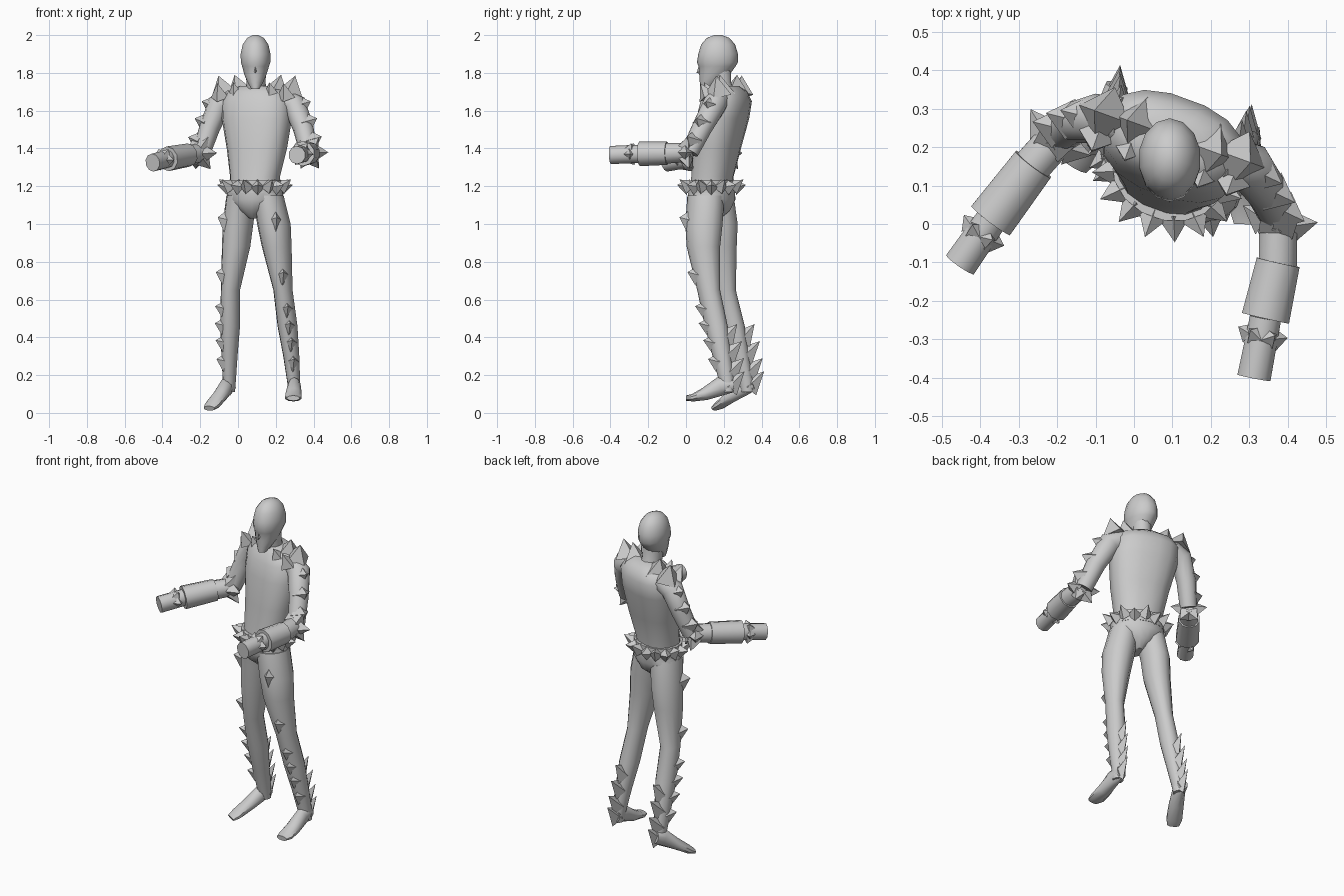
import bpy, bmesh, math
from mathutils import Vector as V, Matrix

if "Cube" in bpy.data.objects:
    bpy.data.objects.remove(bpy.data.objects["Cube"])

YAW = math.radians(-20)                      # body is twisted about z
SIDE = V((math.cos(YAW), math.sin(YAW), 0))
BACK = V((-math.sin(YAW), math.cos(YAW), 0))
UP = V((0, 0, 1))


def finish(bm, name, angle=None):
    bmesh.ops.recalc_face_normals(bm, faces=bm.faces)
    me = bpy.data.meshes.new(name)
    bm.to_mesh(me)
    bm.free()
    ob = bpy.data.objects.new(name, me)
    bpy.context.collection.objects.link(ob)
    if angle:
        bpy.ops.object.select_all(action='DESELECT')
        ob.select_set(True)
        bpy.context.view_layer.objects.active = ob
        bpy.ops.object.shade_smooth_by_angle(angle=math.radians(angle))
    return ob


def tube(name, path, side=SIDE, axis=None, n=12, angle=50, power=1.0):
    """Loft elliptic rings (x, y, z, half width, half depth) along a path."""
    bm = bmesh.new()
    pts = [V(p[:3]) for p in path]
    rings = []
    for i, p in enumerate(path):
        t = axis or (pts[min(i + 1, len(pts) - 1)] - pts[max(i - 1, 0)]).normalized()
        s = (side - t * side.dot(t)).normalized()
        d = t.cross(s)
        ring = []
        for k in range(n):
            a = 2 * math.pi * (k + .5) / n
            c, q = math.cos(a), math.sin(a)
            c = math.copysign(abs(c) ** power, c)
            q = math.copysign(abs(q) ** power, q)
            ring.append(bm.verts.new(pts[i] + s * c * p[3] + d * q * p[4]))
        rings.append(ring)
    for a, b in zip(rings, rings[1:]):
        for k in range(n):
            bm.faces.new((a[k], a[(k + 1) % n], b[(k + 1) % n], b[k]))
    bm.faces.new(rings[0])
    bm.faces.new(rings[-1])
    return finish(bm, name, angle)


def spikes(name, items):
    """Four-sided pyramids: (base, tip, radius across, radius along z)."""
    bm = bmesh.new()
    for base, tip, rw, rh in items:
        base, tip = V(base), V(tip)
        d = (tip - base).normalized()
        s = UP.cross(d) if abs(d.z) < .9 else SIDE - d * SIDE.dot(d)
        s.normalize()
        u = d.cross(s)
        vs = [bm.verts.new(base + o) for o in (s * rw, u * rh, -s * rw, -u * rh)]
        top = bm.verts.new(tip)
        bm.faces.new(vs)
        for k in range(4):
            bm.faces.new((vs[k], vs[(k + 1) % 4], top))
    return finish(bm, name)


def at(path, z):
    """Point and radius of a descending path at height z."""
    for a, b in zip(path, path[1:]):
        if a[2] >= z >= b[2]:
            f = (a[2] - z) / (a[2] - b[2])
            return V(a[:3]).lerp(V(b[:3]), f), a[4] + (b[4] - a[4]) * f


# Torso, neck and trunks
tube("torso", [(.09, .13, 1.16, .13, .11), (.09, .14, 1.25, .133, .105),
               (.10, .165, 1.4, .162, .115), (.10, .195, 1.56, .19, .125),
               (.10, .213, 1.65, .19, .12), (.10, .215, 1.70, .16, .095),
               (.10, .21, 1.73, .09, .065)], axis=UP, n=16, power=.85)
tube("neck", [(.10, .21, 1.66, .06, .065), (.095, .18, 1.75, .05, .06),
              (.095, .175, 1.84, .055, .065)], axis=UP)
tube("trunks", [(.09, .135, 1.2, .145, .12), (.09, .135, 1.13, .155, .125),
                (.09, .135, 1.07, .085, .1), (.09, .135, 1.03, .025, .05)],
     axis=UP, n=16, angle=35)

# Head facing forward, with brow ledge and nose
tube("head", [(.092, .10, 1.715, .022, .025), (.092, .125, 1.75, .042, .052),
              (.092, .15, 1.79, .06, .08), (.093, .165, 1.835, .073, .098),
              (.093, .166, 1.855, .08, .108), (.093, .17, 1.90, .081, .105),
              (.093, .17, 1.95, .07, .09), (.093, .17, 1.985, .045, .06),
              (.093, .17, 2.0, .015, .02)], side=V((1, 0, 0)), axis=UP, n=14, angle=40)
spikes("nose", [((.092, .09, 1.82), (.092, .055, 1.80), .014, .035)])

# Belt with a ring of studs
tube("belt", [(.09, .135, 1.165, .15, .125), (.09, .135, 1.23, .15, .125)], axis=UP, n=16)
belt = []
for k in range(16):
    a = 2 * math.pi * k / 16
    o = SIDE * math.cos(a) + BACK * math.sin(a)
    c = V((.09, .135, 1.195)) + SIDE * math.cos(a) * .143 + BACK * math.sin(a) * .12
    belt.append((c, c + o * .06 + UP * (.012 if k % 2 else .04), .038, .042))
spikes("belt_spikes", belt)

# Legs, leg spikes, calf fins and feet
LEGS = {
    "right": ([(.16, .105, 1.15, .08, .10), (.19, .095, 1.0, .088, .1),
               (.205, .092, .88, .078, .09), (.238, .12, .65, .05, .062),
               (.262, .16, .46, .052, .062), (.282, .19, .3, .042, .05),
               (.294, .215, .17, .034, .042), (.298, .22, .11, .03, .035)],
              V((.15, -1, 0)),
              [(.298, .25, .15, .03, .04), (.298, .18, .14, .035, .05),
               (.295, .10, .10, .044, .034), (.293, .035, .08, .046, .02),
               (.292, .0, .078, .034, .014)]),
    "left": ([(.02, .155, 1.15, .08, .10), (.0, .18, 1.0, .08, .095),
              (-.01, .182, .88, .074, .088), (-.04, .205, .65, .05, .06),
              (-.042, .25, .46, .052, .062), (-.045, .285, .3, .042, .05),
              (-.046, .315, .17, .034, .042), (-.046, .325, .11, .03, .035)],
             V((-.85, -.5, 0)),
             [(-.045, .36, .155, .03, .035), (-.06, .31, .14, .035, .048),
              (-.095, .245, .09, .042, .034), (-.135, .18, .042, .045, .024),
              (-.152, .15, .024, .034, .014)])}
for tag, (path, out, foot) in LEGS.items():
    tube(tag + "_leg", path, axis=UP)
    out = out.normalized()
    items = []
    for z, size in ((1.02, .068), (.73, .058), (.55, .05), (.46, .05), (.37, .05), (.27, .055)):
        c, r = at(path, z)
        items.append((c + out * (r - .025), c + out * (r + .032) + UP * .015, .036, size))
    for z in (.385, .295, .205, .135):
        c, r = at(path, z)
        b = c + V((0, r - .03, 0))
        items.append((b, b + V((.01, .085 if z < .35 else .07, .085)), .035, .06))
    spikes(tag + "_leg_spikes", items)
    d = V(foot[-1][:3]) - V(foot[0][:3])
    tube(tag + "_foot", foot, side=UP.cross(d).normalized(), n=10, angle=40)

# Arms: upper arm, forearm, gauntlet cuff, fist
ARMS = {
    "right": [(.23, .17, 1.66), (.30, .15, 1.63), (.345, .085, 1.51), (.375, .02, 1.38),
              (.375, -.10, 1.375), (.342, -.245, 1.372), (.312, -.40, 1.365)],
    "left": [(-.03, .27, 1.66), (-.10, .275, 1.63), (-.15, .265, 1.51), (-.195, .23, 1.375),
             (-.262, .155, 1.365), (-.372, .01, 1.345), (-.452, -.105, 1.325)]}
SHOULDER = {
    "right": [(.20, .19, 1.69), (.275, .17, 1.685)],
    "left": [(.01, .26, 1.69), (-.075, .285, 1.685)]}
for tag, pts in ARMS.items():
    s = 1 if tag == "right" else -1
    p = [V(q) for q in pts]
    out = (SIDE * s).normalized()
    tube(tag + "_upper_arm", [(*q, r, r) for q, r in zip(p[:4], (.06, .064, .055, .048))],
         side=BACK)
    f = (p[5] - p[4]).normalized()
    w = f.cross(UP).normalized()
    v = w.cross(f)
    tube(tag + "_forearm", [(*p[3], .052, .05), (*p[4], .052, .055), (*p[5], .05, .055)],
         side=w, n=10)
    tube(tag + "_cuff", [(*p[4], .06, .062), (*p[5], .066, .066)], side=w, n=10)
    tube(tag + "_fist", [(*p[5], .043, .048), (*p[6], .046, .048)], side=w, n=10)

    # Spikes over the shoulder and down the upper arm
    items = []
    for b in SHOULDER[tag]:
        b = V(b)
        items.append((b, b + UP * .10 + out * .03, .075, .075))
        c = b - BACK * .06 - UP * .015
        items.append((c, c + UP * .075 - BACK * .04, .05, .05))
    for i, t in ((1, .1), (1, .85), (2, .6)):
        c = p[i].lerp(p[i + 1], t)
        d = (out + UP * .35 - BACK * .1).normalized()
        items.append((c + d * .025, c + d * .095, .055, .062))
    # Elbow studs around the joint, and smaller studs at the wrist
    e = p[3].lerp(p[4], .15)
    g = p[5] + (p[6] - p[5]) * .3
    for k in range(6):
        a = math.pi * (2 * k) / 6
        d = w * math.cos(a) + v * math.sin(a)
        items.append((e + d * .035, e + d * .10 - f * .025, .045, .045))
        if k != 4:
            items.append((g + d * .035, g + d * .066 - f * .01, .03, .03))
    spikes(tag + "_arm_spikes", items)
